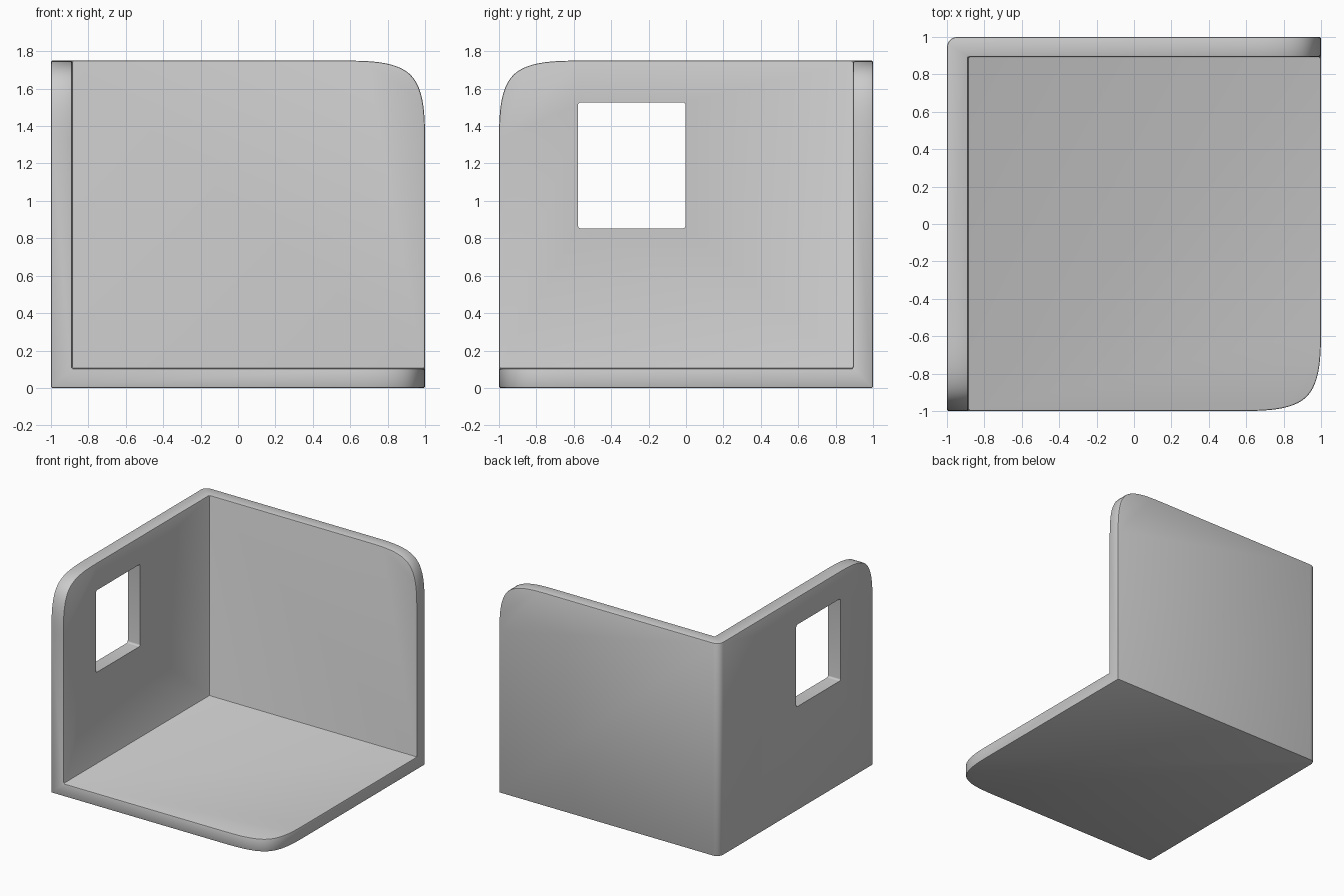
import bpy, bmesh, math

if "Cube" in bpy.data.objects:
    bpy.data.objects.remove(bpy.data.objects["Cube"])

H = 1.75      # wall height
D = 0.46      # reach of the soft free corners


def make_object(name, bm):
    bmesh.ops.recalc_face_normals(bm, faces=bm.faces)
    mesh = bpy.data.meshes.new(name)
    bm.to_mesh(mesh)
    bm.free()
    ob = bpy.data.objects.new(name, mesh)
    bpy.context.collection.objects.link(ob)
    return ob


def box(name, lo, hi, axis=None, radius=0.0, keep=lambda c: True):
    """Box between two corners, optionally rounding edges parallel to axis."""
    bm = bmesh.new()
    bmesh.ops.create_cube(bm, size=1)
    for v in bm.verts:
        v.co = [l + (c + 0.5) * (h - l) for c, l, h in zip(v.co, lo, hi)]
    if radius:
        edges = [e for e in bm.edges
                 if abs((e.verts[0].co - e.verts[1].co)[axis]) > 1e-4
                 and keep((e.verts[0].co + e.verts[1].co) / 2)]
        bmesh.ops.bevel(bm, geom=edges, offset=radius, segments=5,
                        profile=0.5, affect='EDGES')
    return make_object(name, bm)


def corner_cutter(name, to_xyz):
    """Prism outside a soft spline corner; a, b are inward distances."""
    n = 12
    half = []
    for i in range(1, n + 1):
        t = i / n
        half.append((D * (2 * (1 - t) ** 3 + 3 * t ** 3 - 6 * t * t + 4) / 6,
                     D * t ** 3 / 6))
    pts = [(D, -0.0005)] + half + [(b, a) for a, b in half[-2::-1]]
    pts += [(-0.0005, D), (-0.2, D), (-0.2, -0.2), (D, -0.2)]
    bm = bmesh.new()
    rings = [[bm.verts.new(to_xyz(a, b, w)) for a, b in pts] for w in (-2.5, 2.5)]
    for r in rings:
        bm.faces.new(r)
    for i in range(len(pts)):
        j = (i + 1) % len(pts)
        bm.faces.new((rings[0][i], rings[0][j], rings[1][j], rings[1][i]))
    return make_object(name, bm)


def apply_modifiers(ob):
    dg = bpy.context.evaluated_depsgraph_get()
    mesh = bpy.data.meshes.new_from_object(ob.evaluated_get(dg))
    ob.modifiers.clear()
    ob.data = mesh


def cut(ob, cutter):
    cutter.hide_render = True
    m = ob.modifiers.new("cut", 'BOOLEAN')
    m.operation = 'DIFFERENCE'
    m.solver = 'EXACT'
    m.object = cutter
    apply_modifiers(ob)
    bpy.data.objects.remove(cutter)


# Room shell: block with a rounded back-left edge, hollowed to floor and two walls
room = box("room_shell", (-1, -1, 0), (1, 1, H), 2, 0.055,
           lambda c: c.x < 0 and c.y > 0)
cut(room, box("hollow_cutter", (-0.887, -2, 0.104), (2, 0.894, 3)))

# Soft free corners of the floor, back wall and left wall
cut(room, corner_cutter("floor_corner", lambda a, b, w: (1 - a, -1 + b, w)))
cut(room, corner_cutter("back_corner", lambda a, b, w: (1 - a, w, H - b)))
cut(room, corner_cutter("left_corner", lambda a, b, w: (w, -1 + a, H - b)))

# Slightly softened edges
bevel = room.modifiers.new("soft_edges", 'BEVEL')
bevel.width = 0.008
bevel.segments = 2
bevel.limit_method = 'ANGLE'
bevel.angle_limit = math.radians(50)
bevel.use_clamp_overlap = False
apply_modifiers(room)

# Window opening in the left wall
cut(room, box("window_cutter", (-1.3, -0.577, 0.853), (-0.6, -0.003, 1.527), 0, 0.015))

# Smooth shading with sharp edges kept
bpy.context.view_layer.objects.active = room
room.select_set(True)
bpy.ops.object.shade_smooth_by_angle(angle=math.radians(30))
